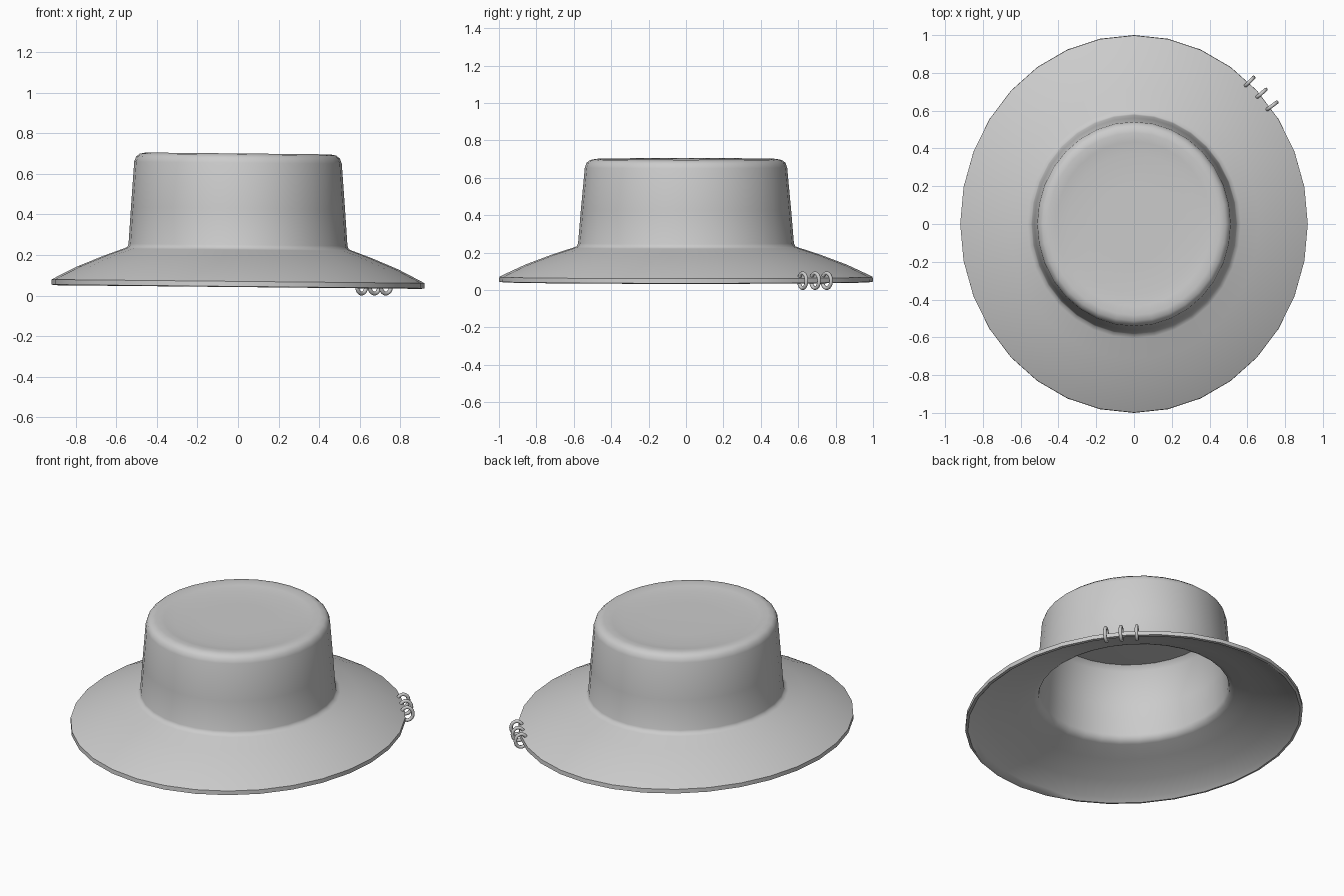
import bpy, bmesh, math
from mathutils import Vector

if "Cube" in bpy.data.objects:
    bpy.data.objects.remove(bpy.data.objects["Cube"])

SIDES = 32


def finish(name, bm, angle):
    bmesh.ops.recalc_face_normals(bm, faces=bm.faces[:])
    mesh = bpy.data.meshes.new(name)
    bm.to_mesh(mesh)
    bm.free()
    obj = bpy.data.objects.new(name, mesh)
    bpy.context.collection.objects.link(obj)
    bpy.ops.object.select_all(action='DESELECT')
    obj.select_set(True)
    bpy.context.view_layer.objects.active = obj
    bpy.ops.object.shade_smooth_by_angle(angle=math.radians(angle))
    return obj


# Hat shell: elliptical rings (x radius, y radius, height), outside then inside
outer = [(0.20, 0.21, 0.686), (0.35, 0.37, 0.687), (0.41, 0.435, 0.694),
         (0.455, 0.483, 0.701), (0.485, 0.513, 0.695), (0.503, 0.532, 0.68),
         (0.512, 0.541, 0.655), (0.528, 0.562, 0.43), (0.540, 0.577, 0.25),
         (0.546, 0.584, 0.234), (0.565, 0.605, 0.226), (0.66, 0.713, 0.191),
         (0.79, 0.857, 0.137), (0.89, 0.967, 0.086), (0.92, 0.998, 0.070)]
inner = [(0.92, 1.0, 0.045), (0.905, 0.985, 0.042), (0.88, 0.957, 0.064),
         (0.78, 0.847, 0.117), (0.65, 0.703, 0.172), (0.55, 0.59, 0.208),
         (0.525, 0.562, 0.222), (0.518, 0.555, 0.25), (0.507, 0.541, 0.43),
         (0.491, 0.520, 0.645), (0.465, 0.493, 0.674), (0.38, 0.40, 0.668)]

bm = bmesh.new()
rings = []
for rx, ry, z in outer + inner:
    ring = []
    for i in range(SIDES):
        a = math.tau * i / SIDES
        x, y = rx * math.cos(a), ry * math.sin(a)
        ring.append(bm.verts.new((x, y, z - 0.010 * x)))  # slight sideways tilt
    rings.append(ring)
for a, b in zip(rings, rings[1:]):
    for i in range(SIDES):
        j = (i + 1) % SIDES
        bm.faces.new((a[i], a[j], b[j], b[i]))
bm.faces.new(rings[0])
bm.faces.new(rings[-1])
finish("hat", bm, 50)


# Small rings piercing the brim edge
def brim_ring(name, x, y, heading, radial=0.033, height=0.040, tube=0.010):
    bm = bmesh.new()
    out = Vector((math.cos(heading), math.sin(heading), 0))
    side = Vector((-out.y, out.x, 0))
    up = Vector((0, 0, 1))
    loops = []
    for i in range(24):
        a = math.tau * i / 24
        spoke = out * math.cos(a) + up * math.sin(a)
        centre = Vector((x, y, 0.050)) + out * radial * math.cos(a) + up * height * math.sin(a)
        loops.append([bm.verts.new(centre + tube * (spoke * math.cos(b) + side * math.sin(b)))
                      for b in (math.tau * k / 10 for k in range(10))])
    for i in range(24):
        a, b = loops[i], loops[(i + 1) % 24]
        for k in range(10):
            m = (k + 1) % 10
            bm.faces.new((a[k], a[m], b[m], b[k]))
    return finish(name, bm, 60)


for n, (x, y, deg) in enumerate([(0.61, 0.752, 46), (0.673, 0.69, 41), (0.729, 0.624, 37)]):
    brim_ring(f"brim_ring_{n + 1}", x, y, math.radians(deg))
